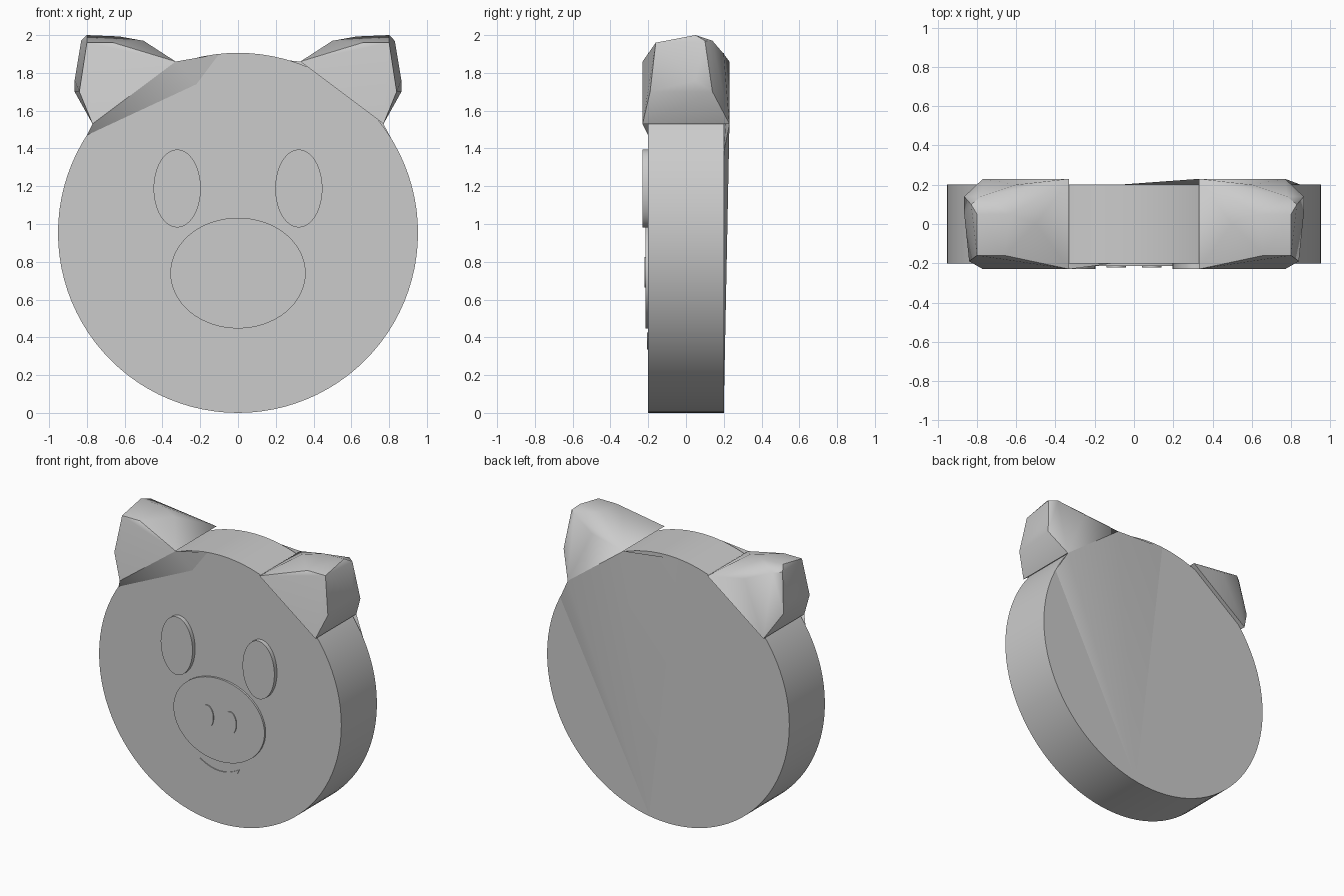
import bpy, bmesh
from math import sin, cos, pi, sqrt

if "Cube" in bpy.data.objects:
    bpy.data.objects.remove(bpy.data.objects["Cube"])


def finish(bm, name, angle=35):
    bmesh.ops.recalc_face_normals(bm, faces=bm.faces)
    me = bpy.data.meshes.new(name)
    bm.to_mesh(me)
    bm.free()
    ob = bpy.data.objects.new(name, me)
    bpy.context.collection.objects.link(ob)
    bpy.ops.object.select_all(action='DESELECT')
    bpy.context.view_layer.objects.active = ob
    ob.select_set(True)
    bpy.ops.object.shade_smooth_by_angle(angle=angle * pi / 180)
    return ob


def slab(name, outline, y_front, y_back):
    """Extrude an (x, z) outline along y."""
    bm = bmesh.new()
    face = bm.faces.new([bm.verts.new((x, y_front, z)) for x, z in outline])
    new = bmesh.ops.extrude_face_region(bm, geom=[face], use_keep_orig=True)['geom']
    bmesh.ops.translate(bm, vec=(0, y_back - y_front, 0),
                        verts=[v for v in new if isinstance(v, bmesh.types.BMVert)])
    return finish(bm, name)


def ellipse(cx, cz, rx, rz, n=64):
    return [(cx + rx * cos(2 * pi * i / n), cz + rz * sin(2 * pi * i / n)) for i in range(n)]


def hull(name, points):
    bm = bmesh.new()
    for p in points:
        bm.verts.new(p)
    res = bmesh.ops.convex_hull(bm, input=bm.verts)
    loose = {v for v in res['geom_interior'] if isinstance(v, bmesh.types.BMVert)}
    bmesh.ops.delete(bm, geom=list(loose), context='VERTS')
    return finish(bm, name, 40)


# Head disc
slab("head", ellipse(0, 0.953, 0.953, 0.953, 96), -0.2, 0.2)

# Faceted ears, widest at the base and narrowing to the tip
ear = [(.33, -.23, 1.86), (.33, .23, 1.86), (.77, -.23, 1.53), (.77, .23, 1.53),
       (.50, 0, 1.97), (.63, .05, 1.993), (.80, .05, 2.0), (.83, .10, 1.97),
       (.66, -.16, 1.96), (.80, -.16, 1.96), (.78, .14, 1.97), (.60, .20, 1.90),
       (.84, -.19, 1.70), (.865, .14, 1.70), (.865, .05, 1.76)]
for side, s in (("right", 1), ("left", -1)):
    hull(side + "_ear", [(s * x, y, z) for x, y, z in ear])

# Shallow blends from one ear into the back, and the other into the front
hull("back_blend", [(.33, .23, 1.86), (.77, .23, 1.53), (.15, .2, .02),
                    (.85, .2, 1.38), (-.08, .2, 1.90)])
hull("front_blend", [(-.33, -.23, 1.86), (-.77, -.23, 1.53), (-.80, -.2, 1.47),
                     (-.22, -.2, 1.74), (-.10, -.2, 1.90)])

# Eyes and nostrils
for side, s in (("right", 1), ("left", -1)):
    slab(side + "_eye", ellipse(s * .322, 1.188, .125, .206), -0.23, -0.19)
    slab(side + "_nostril", ellipse(s * .09, .745, .05, .08, 32), -0.221, -0.2)

# Snout
slab("snout", ellipse(0, .74, .358, .293), -0.214, -0.19)

# Crescent mouth
n = 20
xs = [-.155 + .31 * i / n for i in range(n + 1)]
low = [(x, .425 - .09 * sqrt(max(0, 1 - (x / .155) ** 2)) ** 1.3) for x in xs]
top = [(x, .425 - .05 * (1 - (x / .155) ** 2)) for x in xs[1:-1]]
slab("mouth", low + top[::-1], -0.206, -0.19)
